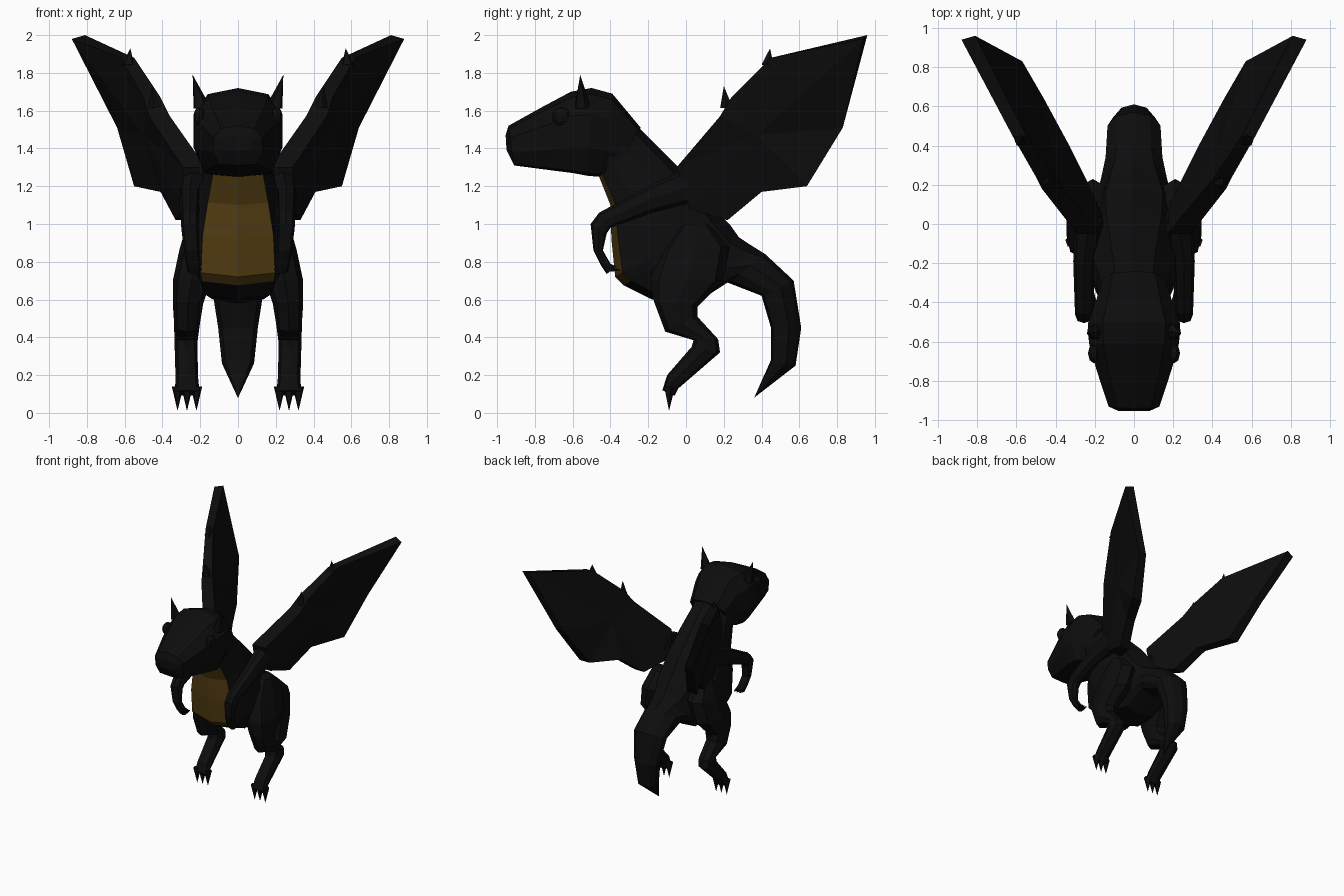
import bpy, bmesh
from mathutils import Vector

if "Cube" in bpy.data.objects:
    bpy.data.objects.remove(bpy.data.objects["Cube"])


def material(name, rgb):
    m = bpy.data.materials.new(name)
    m.diffuse_color = (*rgb, 1)
    m.use_nodes = True
    m.node_tree.nodes["Principled BSDF"].inputs["Base Color"].default_value = m.diffuse_color
    return m


BLACK = material("black_scales", (0.004, 0.004, 0.004))
BROWN = material("brown_belly", (0.085, 0.045, 0.006))


def finish(name, bm, mirror=False):
    bmesh.ops.remove_doubles(bm, verts=bm.verts, dist=0.0005)
    bmesh.ops.recalc_face_normals(bm, faces=bm.faces)
    me = bpy.data.meshes.new(name)
    bm.to_mesh(me)
    bm.free()
    me.materials.append(BLACK)
    me.materials.append(BROWN)
    ob = bpy.data.objects.new(name, me)
    bpy.context.collection.objects.link(ob)
    if mirror:
        ob.modifiers.new("mirror", 'MIRROR')
    return ob


# Half cross-sections: (share of half width, share of the way from back to front)
BODY = [(0, 0), (.6, .1), (1, .4), (1, .7), (.8, .93), (0, 1)]
HEAD = [(0, 0), (.68, .07), (1, .3), (1, .68), (.75, .97), (0, 1)]
LIMB = [(0, 0), (.75, .12), (1, .5), (.75, .88), (0, 1)]


def loft(name, stations, half, mirror=False, belly=()):
    """Each station: back (y, z), front (y, z), centre x, half width."""
    bm = bmesh.new()
    prof = half + [(-s, t) for s, t in half[-2:0:-1]]
    n, mid = len(prof), len(half) - 1
    rings = []
    for by, bz, fy, fz, xc, w in stations:
        rings.append([bm.verts.new((xc + s * w, by + (fy - by) * t, bz + (fz - bz) * t))
                      for s, t in prof])
    for i in range(len(rings) - 1):
        a, b = rings[i], rings[i + 1]
        for j in range(n):
            k = (j + 1) % n
            f = bm.faces.new((a[j], a[k], b[k], b[j]))
            if i in belly and j in (mid - 1, mid):
                f.material_index = 1
    bm.faces.new(rings[0])
    bm.faces.new(rings[-1])
    return finish(name, bm, mirror)


def spikes(name, pairs, radius, sides=5):
    """Mirrored pointed cones from base to tip."""
    bm = bmesh.new()
    for base, tip in pairs:
        base, tip = Vector(base), Vector(tip)
        d = tip - base
        q = d.to_track_quat('Z', 'Y').to_matrix().to_4x4()
        q.translation = (base + tip) / 2
        bmesh.ops.create_cone(bm, cap_ends=True, segments=sides, radius1=radius,
                              radius2=0, depth=d.length, matrix=q)
    return finish(name, bm, True)


# Neck, torso and tail in one skin, with the belly plate on its front
loft("body_and_tail", [
    (-.40, 1.66, -.50, 1.30, 0, .17),
    (-.20, 1.46, -.46, 1.25, 0, .165),
    (-.05, 1.31, -.40, 1.10, 0, .20),
    (.10, 1.16, -.395, .92, 0, .235),
    (.20, 1.03, -.375, .72, 0, .245),
    (.23, 1.00, -.33, .675, 0, .24),
    (.28, .93, -.18, .60, 0, .21),
    (.34, .89, .05, .58, 0, .17),
    (.42, .84, .22, .69, 0, .145),
    (.57, .70, .40, .62, 0, .135),
    (.61, .45, .45, .45, 0, .105),
    (.58, .25, .45, .28, 0, .085),
    (.36, .08, .361, .08, 0, .001)], BODY, belly=(1, 2, 3, 4))

# Head tapering to the snout
loft("head", [
    (-.955, 1.47, -.95, 1.39, 0, .08),
    (-.94, 1.52, -.91, 1.31, 0, .13),
    (-.76, 1.62, -.72, 1.285, 0, .19),
    (-.61, 1.70, -.60, 1.27, 0, .23),
    (-.50, 1.72, -.52, 1.255, 0, .235),
    (-.39, 1.69, -.46, 1.25, 0, .20),
    (-.24, 1.51, -.38, 1.29, 0, .16)], HEAD)

# Ears and eyes
spikes("ears", [((.195, -.55, 1.62), (.24, -.56, 1.79))], .045)
bm = bmesh.new()
bmesh.ops.create_uvsphere(bm, u_segments=8, v_segments=6, radius=.05)
for v in bm.verts:
    v.co = Vector((v.co.x * .6 + .205, v.co.y - .66, v.co.z + 1.57))
finish("eyes", bm, True)

# Arms with clawed hands
loft("arms", [
    (.06, 1.12, -.03, 1.28, .235, .07),
    (-.18, 1.06, -.20, 1.20, .255, .055),
    (-.40, .98, -.46, 1.06, .255, .047),
    (-.42, .95, -.505, 1.00, .255, .045),
    (-.44, .86, -.49, .86, .245, .04),
    (-.40, .79, -.45, .78, .235, .04),
    (-.37, .775, -.42, .735, .23, .035)], LIMB, True)
spikes("hand_claws", [((x, -.40, .76), (x, -.345, .755)) for x in (.205, .23, .255)], .016)

# Legs with clawed feet
loft("legs", [
    (.12, 1.00, -.02, 1.00, .20, .07),
    (.23, .88, -.14, .85, .21, .10),
    (.20, .70, -.19, .70, .245, .10),
    (.06, .56, -.17, .59, .265, .08),
    (.06, .51, -.11, .43, .27, .068),
    (.17, .39, .04, .385, .275, .062),
    (.18, .32, .03, .35, .275, .06),
    (-.04, .13, -.10, .20, .27, .06),
    (-.06, .09, -.125, .12, .27, .07)], LIMB, True)
spikes("foot_claws", [((x, -.09, .14), (x, -.09, .01)) for x in (.22, .27, .32)], .032)

# Wings: outline (y, z, inner x, outer x) fanned around a thinner middle
OUTLINE = [(-.05, 1.30, .17, .29), (.18, 1.57, .36, .47), (.24, 1.67, .41, .50),
           (.45, 1.88, .55, .62), (.955, 1.99, .81, .88), (.83, 1.51, .57, .64),
           (.64, 1.20, .46, .55), (.40, 1.17, .33, .41), (.22, 1.02, .24, .33),
           (.02, 1.08, .15, .29)]
bm = bmesh.new()
inner = [bm.verts.new((p[2], p[0] + (.005 if p[1] > 1.95 else 0), p[1] + (.01 if p[1] > 1.95 else 0)))
         for p in OUTLINE]
outer = [bm.verts.new((p[3], p[0] - (.015 if p[1] > 1.95 else 0), p[1] - (.01 if p[1] > 1.95 else 0)))
         for p in OUTLINE]
ci, co = bm.verts.new((.42, .37, 1.47)), bm.verts.new((.50, .37, 1.47))
for i in range(len(OUTLINE)):
    k = (i + 1) % len(OUTLINE)
    bm.faces.new((inner[i], inner[k], ci))
    bm.faces.new((outer[k], outer[i], co))
    bm.faces.new((inner[k], inner[i], outer[i], outer[k]))
finish("wings", bm, True)

# Claws at the wing joints
spikes("wing_claws", [((.44, .215, 1.62), (.455, .20, 1.73)),
                      ((.58, .43, 1.84), (.57, .445, 1.93))], .035)
